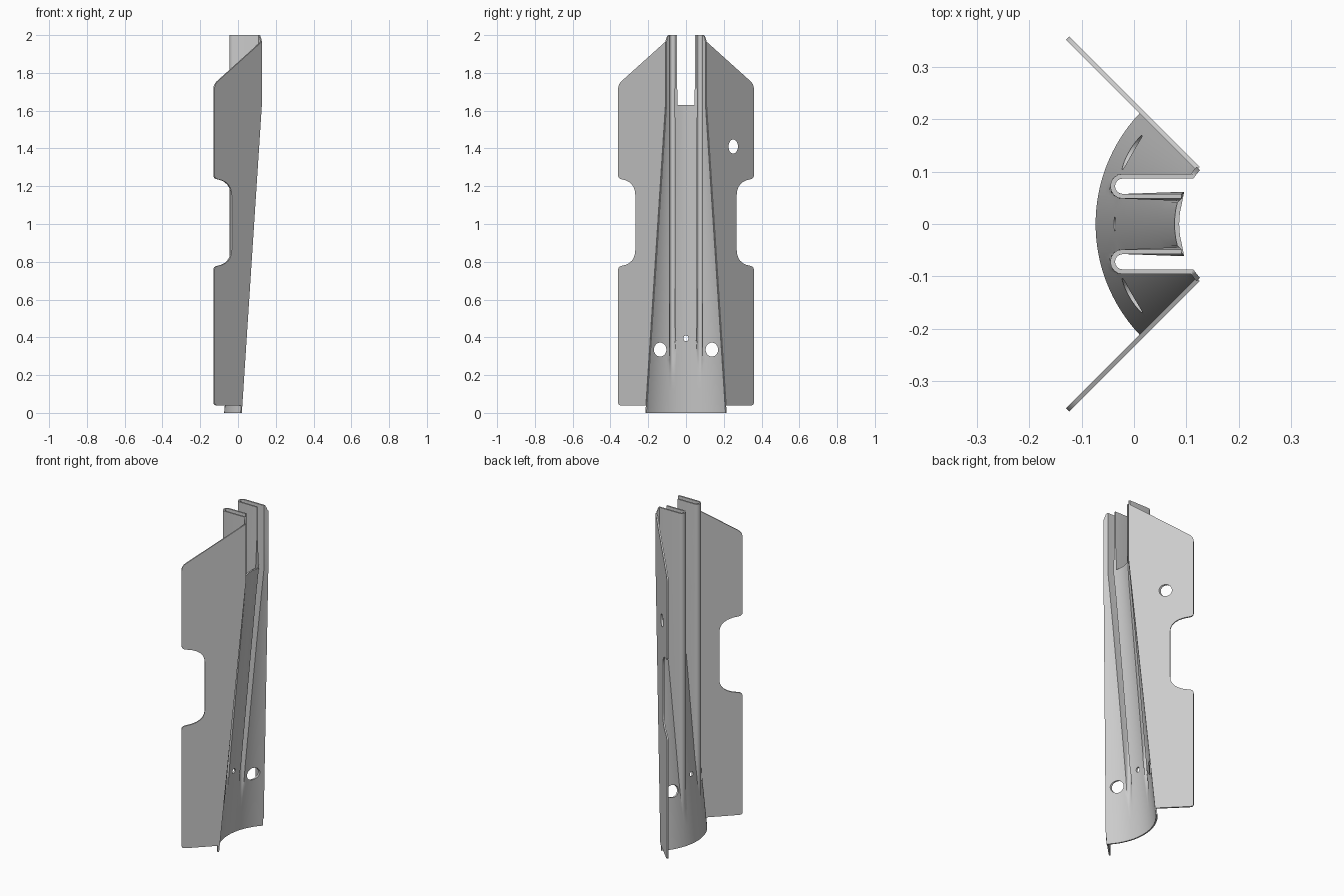
import bpy, bmesh, math
from mathutils import Vector

if "Cube" in bpy.data.objects:
    bpy.data.objects.remove(bpy.data.objects["Cube"])

T = 0.009          # sheet thickness
PLANE = 0.229      # wings lie on x + |y| = PLANE
Y1, Y2 = 0.053, 0.0915   # pleat walls
U_MID, U_R = (Y1 + Y2) / 2, (Y2 - Y1) / 2
Z_TOP = 1.63       # top of the centre strip


def edge_y(z):
    return 0.212 - 0.106 * min(z / Z_TOP, 1)


def arc_x(y, z):
    # x of the tapering trough at height z
    t = min(z / Z_TOP, 1)
    xc = -0.069 + 0.151 * t
    ye = edge_y(z)
    s = PLANE - ye - xc
    r = (ye * ye + s * s) / (2 * s)
    return xc + r - math.sqrt(r * r - y * y)


def section(z, n_mid=4, n_u=8, n_out=8):
    # half cross-section: centre strip, U-shaped pleat, outer arc
    pts = [(arc_x(Y1 * i / n_mid, z), Y1 * i / n_mid) for i in range(n_mid + 1)]
    for i in range(n_u + 1):
        a = math.pi * i / n_u
        y = U_MID - U_R * math.cos(a)
        ux = -0.041 + U_R * (1 - math.sin(a))
        pts.append((min(arc_x(y, z), ux), y))
    for i in range(n_out + 1):
        y = Y2 + (edge_y(z) - Y2) * i / n_out
        pts.append((arc_x(y, z), y))
    out = []
    for i, (x, y) in enumerate(pts):
        k = max(0, i - (len(pts) - 1 - n_out)) / n_out
        out.append((x, y, z - 0.035 * k * k if z > 1.99 else z))
    return out


def add_object(name, bm):
    me = bpy.data.meshes.new(name)
    bm.to_mesh(me)
    bm.free()
    ob = bpy.data.objects.new(name, me)
    bpy.context.collection.objects.link(ob)
    return ob


def finish(ob, cutters, mirror=False):
    if mirror:
        m = ob.modifiers.new("mirror", 'MIRROR')
        m.use_axis = (False, True, False)
        m.merge_threshold = 0.0005
    s = ob.modifiers.new("sheet", 'SOLIDIFY')
    s.thickness, s.offset, s.use_even_offset = T, 0, True
    for c in cutters:
        b = ob.modifiers.new("hole", 'BOOLEAN')
        b.operation, b.solver, b.object = 'DIFFERENCE', 'EXACT', c
    bpy.context.view_layer.update()
    dg = bpy.context.evaluated_depsgraph_get()
    me = bpy.data.meshes.new_from_object(ob.evaluated_get(dg))
    ob.modifiers.clear()
    ob.data = me
    bpy.ops.object.select_all(action='DESELECT')
    ob.select_set(True)
    bpy.context.view_layer.objects.active = ob
    bpy.ops.object.shade_smooth_by_angle(angle=math.radians(30))
    for c in cutters:
        bpy.data.objects.remove(c)


def hole_cutter(y, z, ry, rz):
    bpy.ops.mesh.primitive_cylinder_add(vertices=32, radius=1, depth=1,
                                        location=(0, y, z), rotation=(0, math.pi / 2, 0))
    c = bpy.context.object
    c.name = "hole_cutter"
    c.scale = (rz, ry, 0.6)
    c.hide_render = True
    return c


def rounded(points, n=6):
    # round each (y, z, radius) corner of an outline
    out = []
    for i, (y, z, r) in enumerate(points):
        p = Vector((y, z))
        if r == 0:
            out.append(p)
            continue
        a = p + (Vector(points[i - 1][:2]) - p).normalized() * r
        b = p + (Vector(points[(i + 1) % len(points)][:2]) - p).normalized() * r
        for k in range(n + 1):
            t = k / n
            out.append(a * (1 - t) ** 2 + p * 2 * t * (1 - t) + b * t * t)
    return out


# pleated trough
rows = [0, 0.04, 0.12, 0.2, 0.25, 0.28, 0.31, 0.34, 0.38, 0.42, 0.48, 0.56,
        0.7, 0.9, 1.1, 1.3, 1.5, Z_TOP, 1.8, 2.0]
bm = bmesh.new()
grid = [[bm.verts.new(p) for p in section(z)] for z in rows]
for j in range(len(rows) - 1):
    for i in range(len(grid[0]) - 1):
        if rows[j] >= Z_TOP and i < 4:
            continue      # open slot above the centre strip
        bm.faces.new((grid[j][i], grid[j][i + 1], grid[j + 1][i + 1], grid[j + 1][i]))
bmesh.ops.remove_doubles(bm, verts=bm.verts[:], dist=0.0004)
loose = [v for v in bm.verts if not v.link_faces]
bmesh.ops.delete(bm, geom=loose, context='VERTS')
trough = add_object("pleated_trough", bm)
finish(trough, [hole_cutter(0.137, 0.335, 0.033, 0.037),
                hole_cutter(-0.137, 0.335, 0.033, 0.037),
                hole_cutter(0, 0.395, 0.014, 0.015)], mirror=True)

# flat side wings with a rounded notch
outline = [(edge_y(0.04), 0.04, 0), (0.356, 0.04, 0.015),
           (0.356, 0.775, 0.018), (0.265, 0.79, 0.075),
           (0.265, 1.225, 0.075), (0.356, 1.24, 0.018),
           (0.356, 1.74, 0.025), (edge_y(2), 1.965, 0),
           (edge_y(2), Z_TOP, 0)]
for side, name in ((1, "left_wing"), (-1, "right_wing")):
    bm = bmesh.new()
    bm.faces.new([bm.verts.new((PLANE - p.x, side * p.x, p.y)) for p in rounded(outline)])
    wing = add_object(name, bm)
    finish(wing, [hole_cutter(0.25, 1.41, 0.025, 0.037)] if side == 1 else [])
